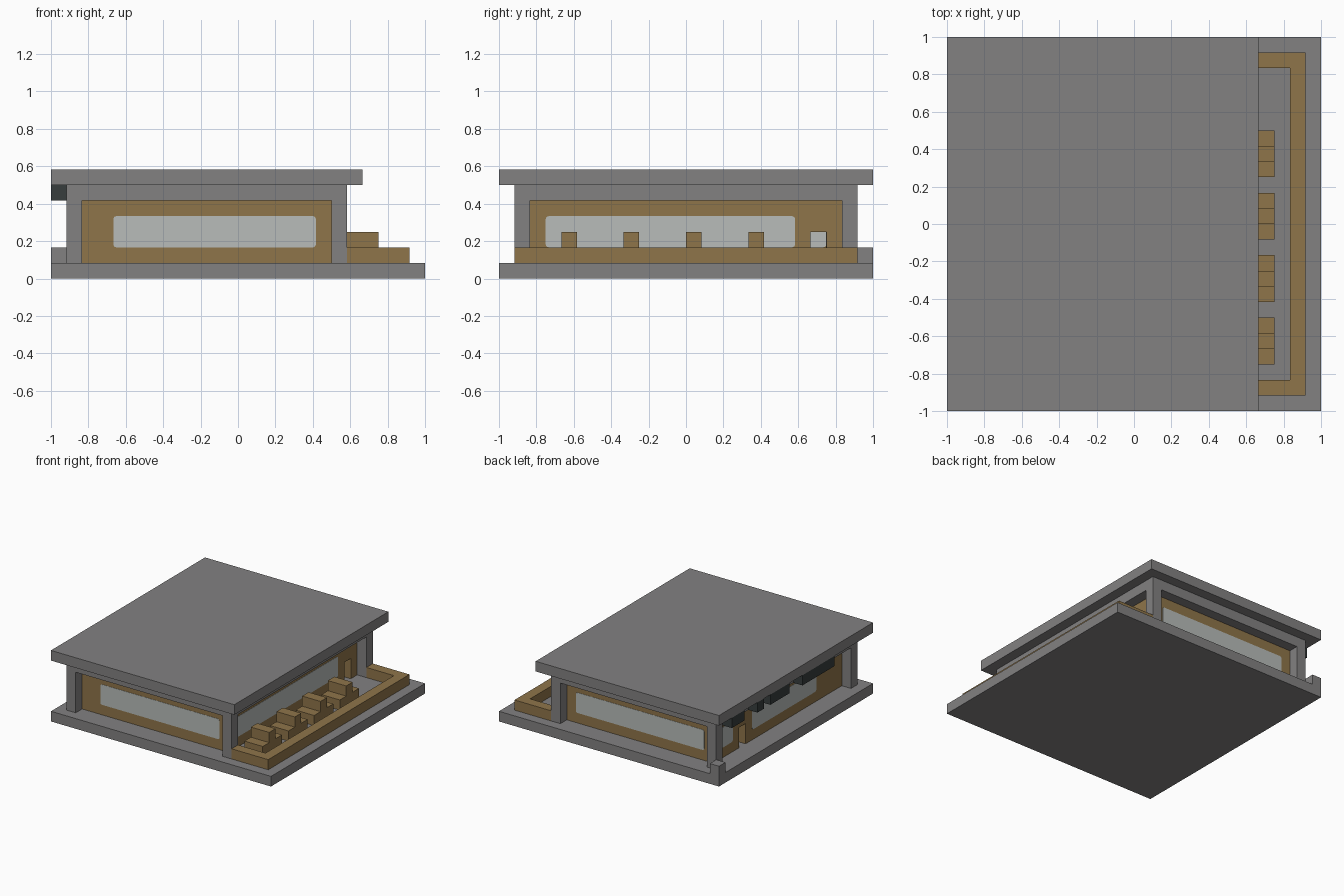
import bpy
import bmesh

cube = bpy.data.objects.get("Cube")
if cube:
    bpy.data.objects.remove(cube, do_unlink=True)

U = 1 / 12  # building module


def material(name, rgb):
    mat = bpy.data.materials.new(name)
    mat.use_nodes = True
    color = (*rgb, 1)
    mat.diffuse_color = color
    mat.node_tree.nodes["Principled BSDF"].inputs["Base Color"].default_value = color
    return mat


concrete = material("concrete_grey", (0.225, 0.22, 0.221))
wood = material("wood_brown", (0.275, 0.178, 0.068))
glass = material("pale_glass", (0.48, 0.505, 0.49))
slate = material("dark_slate", (0.038, 0.047, 0.047))


def box(name, mat, x, y, z, grow=(0, 0, 0), round_axis=None):
    """Box from (min, max) ranges in modules; optionally round edges along an axis."""
    bm = bmesh.new()
    bmesh.ops.create_cube(bm, size=1)
    for v in bm.verts:
        for i, (lo, hi) in enumerate((x, y, z)):
            side = 1 if v.co[i] > 0 else -1
            v.co[i] = (hi if side > 0 else lo) * U + side * grow[i]
    if round_axis is not None:
        edges = [e for e in bm.edges
                 if abs((e.verts[0].co - e.verts[1].co).normalized()[round_axis]) > 0.9]
        bmesh.ops.bevel(bm, geom=edges, offset=0.015, segments=2, profile=0.5,
                        affect='EDGES')
    mesh = bpy.data.meshes.new(name)
    bm.to_mesh(mesh)
    bm.free()
    mesh.materials.append(mat)
    obj = bpy.data.objects.new(name, mesh)
    bpy.context.collection.objects.link(obj)
    return obj


def pane(name, x, y, axis):
    """Glass through a wall, a hair proud of both of its faces."""
    grow = [0, 0, 0]
    grow[axis] = 0.002
    box(name, glass, x, y, (2, 4), grow, axis)


# Slabs
box("base_slab", concrete, (-12, 12), (-12, 12), (0, 1))
box("roof_slab", concrete, (-12, 8), (-12, 12), (6, 7))
box("corner_block", concrete, (-12, -11), (11, 12), (1, 2))

# Corner posts and the beams joining them
for side, x in (("left", (6, 7)), ("right", (-11, -10))):
    for end, y in (("front", (-11, -10)), ("back", (10, 11))):
        box(f"{end}_{side}_post", concrete, x, y, (1, 5))
    box(f"{side}_beam", concrete, x, (-10, 10), (5, 6))
for end, y in (("front", (-11, -10)), ("back", (10, 11))):
    box(f"{end}_beam", concrete, (-11, 7), y, (5, 6))

# Long walls and windows
for end, y, x in (("front", (-10, -9), (-8, 5)), ("back", (9, 10), (-9, 5))):
    box(f"{end}_wall", wood, (-10, 6), y, (1, 6))
    pane(f"{end}_window", x, y, 1)

# Side walls, each split around a low doorway
for side, x, door in (("left", (5, 6), (8, 9)), ("right", (-10, -9), (5, 6))):
    box(f"{side}_wall_long", wood, x, (-9, door[0]), (1, 6))
    box(f"{side}_wall_lintel", wood, x, door, (3, 6))
    if door[1] < 9:
        box(f"{side}_wall_short", wood, x, (door[1], 9), (1, 6))
pane("left_window", (5, 6), (-9, 7), 0)
pane("right_window", (-10, -9), (-6, 4), 0)
pane("right_small_window", (-10, -9), (7, 9), 0)

# Low terrace kerb
box("terrace_kerb", wood, (10, 11), (-11, 11), (1, 2))
for end, y in (("front", (-11, -10)), ("back", (10, 11))):
    box(f"{end}_terrace_kerb", wood, (7, 10), y, (1, 2))

# Terrace tables with a seat on either side
for i in range(4):
    y = -9 + 3 * i + (i > 0)  # placeholder start refined below
    y = (-9, -5, -1, 3)[i]
    box(f"table_{i + 1}", wood, (7, 9), (y + 1, y + 2), (1, 3))
    box(f"front_seat_{i + 1}", wood, (7, 9), (y, y + 1), (1, 2))
    box(f"back_seat_{i + 1}", wood, (7, 9), (y + 2, y + 3), (1, 2))

# Dark fascia blocks under the roof edge
for i, y in enumerate(((8, 10), (5, 6), (1, 4), (-6, -1))):
    box(f"fascia_block_{i + 1}", slate, (-12, -11), y, (5, 6))
